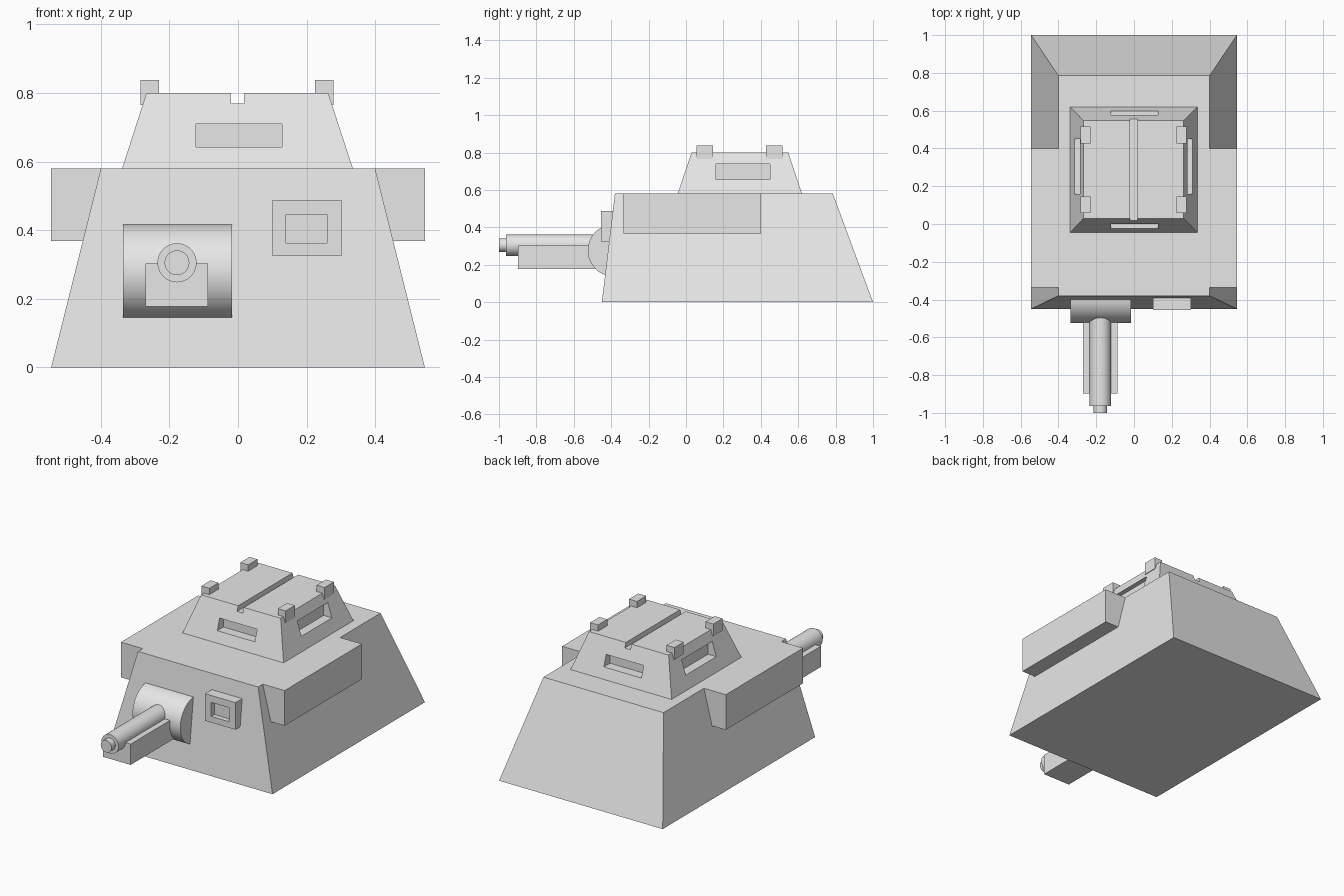
import bpy, bmesh, math

cube = bpy.data.objects.get("Cube")
if cube:
    bpy.data.objects.remove(cube, do_unlink=True)

GREY = (0.8, 0.8, 0.8, 1.0)
mat = bpy.data.materials.new("plain_grey")
mat.use_nodes = True
mat.diffuse_color = GREY
mat.node_tree.nodes["Principled BSDF"].inputs["Base Color"].default_value = GREY


def frustum(name, low, high, z0, z1):
    """Four-sided tapered block; low and high are (x0, x1, y0, y1)."""
    bm = bmesh.new()
    rings = []
    for (x0, x1, y0, y1), z in ((low, z0), (high, z1)):
        corners = ((x0, y0), (x1, y0), (x1, y1), (x0, y1))
        rings.append([bm.verts.new((x, y, z)) for x, y in corners])
    a, b = rings
    bm.faces.new(a[::-1])
    bm.faces.new(b)
    for i in range(4):
        j = (i + 1) % 4
        bm.faces.new((a[i], a[j], b[j], b[i]))
    mesh = bpy.data.meshes.new(name)
    bm.to_mesh(mesh)
    bm.free()
    mesh.materials.append(mat)
    obj = bpy.data.objects.new(name, mesh)
    bpy.context.collection.objects.link(obj)
    return obj


def box(name, x0, x1, y0, y1, z0, z1):
    rect = (x0, x1, y0, y1)
    return frustum(name, rect, rect, z0, z1)


def cylinder(name, radius, length, centre, rotation):
    bpy.ops.mesh.primitive_cylinder_add(vertices=48, radius=radius, depth=length,
                                        location=centre, rotation=rotation)
    obj = bpy.context.object
    obj.name = name
    obj.data.materials.append(mat)
    bpy.ops.object.shade_smooth_by_angle(angle=math.radians(35))
    return obj


def cut(target, *bounds):
    """Carve a box-shaped recess and drop the cutter."""
    cutter = box("cutter", *bounds)
    cutter.hide_render = True
    mod = target.modifiers.new("recess", 'BOOLEAN')
    mod.operation = 'DIFFERENCE'
    mod.solver = 'EXACT'
    mod.object = cutter
    bpy.context.view_layer.objects.active = target
    bpy.ops.object.modifier_apply(modifier=mod.name)
    bpy.data.objects.remove(cutter, do_unlink=True)


# Sloped hull
frustum("hull", (-0.545, 0.545, -0.45, 1.0), (-0.4, 0.4, -0.38, 0.785), 0, 0.58)

# Side sponsons, flush with the hull roof
for side, x0, x1 in (("left", 0.4, 0.545), ("right", -0.545, -0.4)):
    box(side + "_sponson", x0, x1, -0.335, 0.4, 0.368, 0.58)

# Cupola with vision slits on all sides and a split between the hatch leaves
cupola = frustum("cupola", (-0.338, 0.335, -0.045, 0.62),
                 (-0.267, 0.263, 0.03, 0.547), 0.58, 0.8)
cut(cupola, -0.122, 0.128, -0.2, 0.035, 0.643, 0.71)
cut(cupola, -0.122, 0.128, 0.54, 0.8, 0.643, 0.71)
cut(cupola, 0.255, 0.5, 0.16, 0.45, 0.655, 0.74)
cut(cupola, -0.5, -0.258, 0.16, 0.45, 0.655, 0.74)
cut(cupola, -0.02, 0.018, -0.2, 0.8, 0.77, 0.9)

# Hatch hinges
for end, y in (("front", 0.057), ("rear", 0.427)):
    for side, x in (("left", 0.225), ("right", -0.284)):
        box(end + "_" + side + "_hinge", x, x + 0.053, y, y + 0.088, 0.765, 0.838)

# Gun mantlet, barrel and cradle
GUN_X, GUN_Z = -0.178, 0.305
along_y = (math.pi / 2, 0, 0)
cylinder("mantlet", 0.14, 0.318, (-0.176, -0.385, 0.277), (0, math.pi / 2, 0))
cylinder("barrel_sleeve", 0.057, 0.563, (GUN_X, -0.6815, GUN_Z), along_y)
cylinder("muzzle", 0.036, 0.2, (GUN_X, -0.9, GUN_Z), along_y)
box("gun_cradle", -0.27, -0.087, -0.897, -0.42, 0.178, 0.303)

# Driver's visor block with a recessed port
visor = box("driver_visor", 0.1, 0.302, -0.455, -0.36, 0.325, 0.488)
cut(visor, 0.14, 0.26, -0.6, -0.425, 0.362, 0.446)
